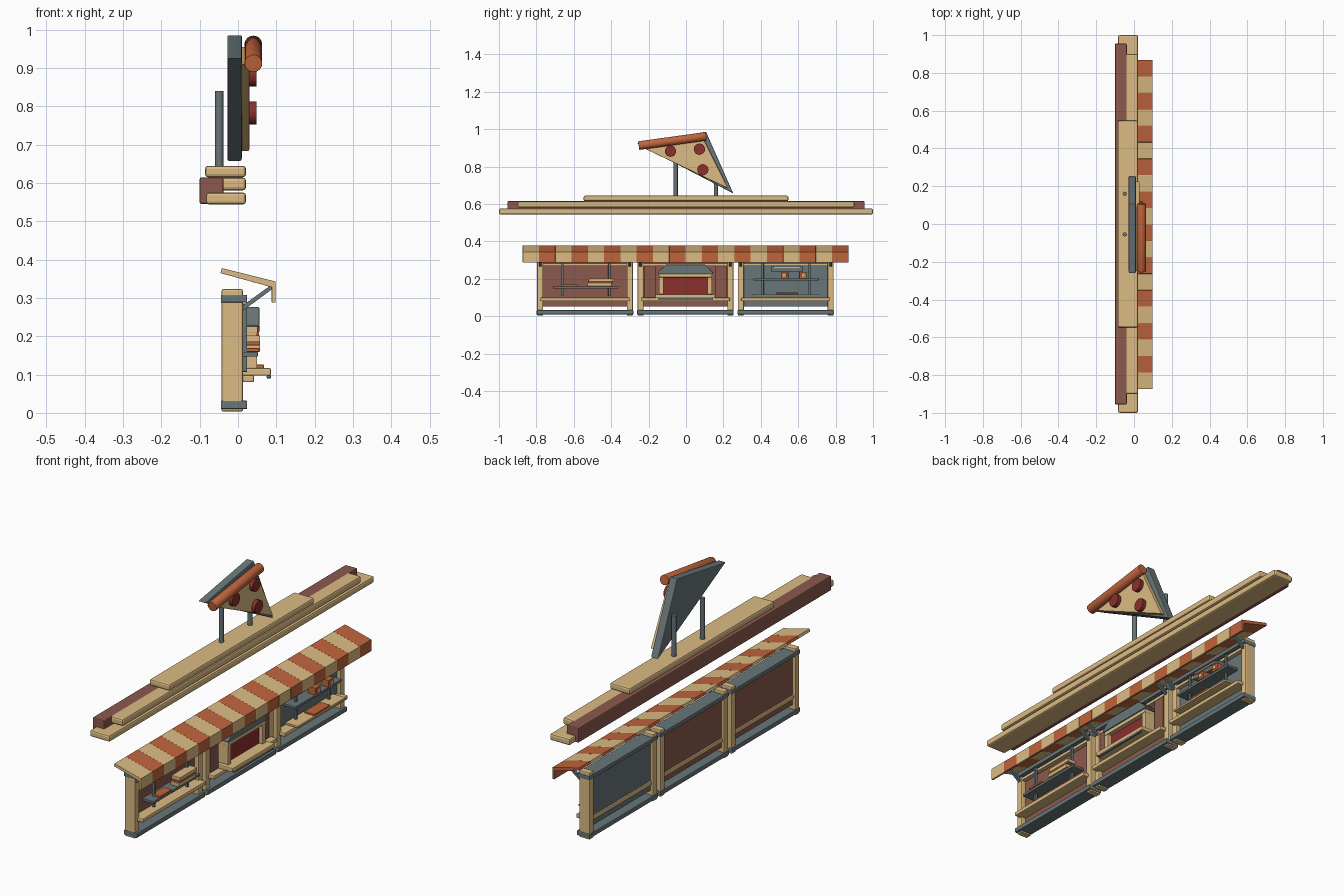
import bpy, bmesh, math
from mathutils import Vector


def mat(name, rgb):
    m = bpy.data.materials.new(name)
    m.diffuse_color = (*rgb, 1)
    return m


TAN = mat("tan_wood", (0.72, 0.50, 0.23))
ORANGE = mat("orange", (0.53, 0.13, 0.045))
BROWN = mat("brown", (0.26, 0.10, 0.075))
GREY = mat("slate", (0.14, 0.18, 0.19))
RED = mat("red", (0.26, 0.03, 0.025))


def finish(name, bm, m, bevel=0.0):
    bmesh.ops.recalc_face_normals(bm, faces=bm.faces)
    me = bpy.data.meshes.new(name)
    bm.to_mesh(me)
    bm.free()
    me.materials.append(m)
    ob = bpy.data.objects.new(name, me)
    bpy.context.collection.objects.link(ob)
    if bevel:
        b = ob.modifiers.new("bevel", 'BEVEL')
        b.width, b.segments, b.limit_method = bevel, 2, 'ANGLE'
    return ob


def prism(name, a, b, pts, m, axis='y', bevel=0.0):
    """Extrude a profile (xz along y, or yz along x) from a to b."""
    bm = bmesh.new()
    vs = [bm.verts.new((p, a, q) if axis == 'y' else (a, p, q)) for p, q in pts]
    f = bm.faces.new(vs)
    ext = bmesh.ops.extrude_face_region(bm, geom=[f])["geom"]
    d = (0, b - a, 0) if axis == 'y' else (b - a, 0, 0)
    bmesh.ops.translate(bm, vec=d, verts=[g for g in ext if isinstance(g, bmesh.types.BMVert)])
    return finish(name, bm, m, bevel)


def box(name, x, y, z, m, bevel=0.002):
    return prism(name, y[0], y[1], [(x[0], z[0]), (x[1], z[0]), (x[1], z[1]), (x[0], z[1])], m, 'y', bevel)


def rod(name, p, q, r, m, seg=16, bevel=0.0):
    p, q = Vector(p), Vector(q)
    bm = bmesh.new()
    bmesh.ops.create_cone(bm, cap_ends=True, segments=seg, radius1=r, radius2=r, depth=(q - p).length)
    rot = (q - p).to_track_quat('Z', 'Y').to_matrix().to_4x4()
    rot.translation = (p + q) / 2
    bm.transform(rot)
    for f in bm.faces:
        f.smooth = len(f.verts) == 4
    return finish(name, bm, m, bevel)


# Three framed bays
for i, (c, pm) in enumerate([(-0.54, BROWN), (-0.003, BROWN), (0.533, GREY)]):
    n = f"bay_{i + 1}_"
    for s in (-1, 1):
        y = c + s * 0.24
        box(n + "post", (-0.043, 0.013), (y - 0.016, y + 0.016), (0.003, 0.323), TAN, 0.005)
    for nm, z in (("base_rail", (0.01, 0.032)), ("head_rail", (0.288, 0.308))):
        box(n + nm, (-0.045, 0.024), (c - 0.258, c + 0.258), z, GREY, 0.003)
    box(n + "panel", (-0.028, -0.008), (c - 0.235, c + 0.235), (0.053, 0.295), pm, 0)
    box(n + "sill", (-0.035, 0.042), (c - 0.238, c + 0.238), (0.08, 0.099), TAN, 0.004)
    box(n + "top_trim", (-0.02, 0.012), (c - 0.225, c + 0.225), (0.268, 0.283), TAN)

# Wall shelves with hangers in the outer bays
for c, z, n in ((-0.535, 0.147, "left"), (0.535, 0.19, "right")):
    box(n + "_shelf", (-0.01, 0.052), (c - 0.175, c + 0.175), (z, z + 0.012), GREY)
    for s in (-1, 1):
        y = c + s * 0.125
        box(n + "_shelf_hanger", (0.012, 0.024), (y - 0.006, y + 0.006), (0.107, 0.285), GREY)

# Goods on the left shelf: stacked boxes and a flat dish
for z, m, o in ((0.160, TAN, 0), (0.177, ORANGE, 0.004), (0.185, TAN, 0.008)):
    h = 0.008 if m is ORANGE else 0.017
    box("stacked_box", (0.012, 0.058), (-0.528 + o, -0.398 + o), (z, z + h), m)
box("flat_dish", (0.012, 0.056), (-0.665, -0.58), (0.159, 0.169), ORANGE)

# Goods in the right bay: cups, cabinet and counter tray
for y in (0.527, 0.625):
    box("cup", (0.015, 0.055), (y - 0.02, y + 0.02), (0.202, 0.236), ORANGE)
    box("cup_label", (0.05, 0.058), (y - 0.009, y + 0.009), (0.212, 0.227), TAN, 0.001)
box("hanging_rack", (-0.01, 0.035), (0.455, 0.625), (0.238, 0.266), GREY)
box("rack_lip", (0.03, 0.042), (0.47, 0.61), (0.257, 0.266), TAN)
box("counter_tray", (0.0, 0.068), (0.355, 0.715), (0.107, 0.117), TAN)
box("tray_bread", (0.015, 0.068), (0.48, 0.6), (0.117, 0.126), ORANGE)

# Oven in the middle bay
for s in (-1, 1):
    y = -0.003 + s * 0.19
    box("oven_pilaster", (-0.01, 0.012), (y - 0.03, y + 0.03), (0.099, 0.268), BROWN)
    y = -0.003 + s * 0.13
    box("oven_frame_side", (-0.01, 0.05), (y - 0.012, y + 0.012), (0.117, 0.21), TAN)
box("oven_frame_top", (-0.01, 0.052), (-0.145, 0.139), (0.208, 0.226), TAN)
box("oven_mouth", (-0.01, 0.03), (-0.12, 0.114), (0.115, 0.21), RED, 0)
box("oven_counter", (-0.01, 0.086), (-0.163, 0.157), (0.097, 0.117), TAN, 0.004)
box("counter_lip", (0.075, 0.086), (-0.15, 0.144), (0.09, 0.098), GREY)
prism("oven_hood", -0.01, 0.056,
      [(-0.15, 0.226), (0.144, 0.226), (0.144, 0.236), (0.1, 0.276), (-0.106, 0.276), (-0.15, 0.236)],
      GREY, 'x', 0.003)

# Striped awning with valance, and struts
w = 1.741 / 20
for i in range(20):
    y = -0.873 + i * w
    prism("awning_stripe", y, y + w,
          [(-0.046, 0.365), (-0.042, 0.378), (0.098, 0.343), (0.098, 0.288), (0.088, 0.288), (0.088, 0.328)],
          ORANGE if i % 2 else TAN, 'y', 0.001)
for y in (-0.78, -0.3, -0.243, 0.237, 0.293, 0.773):
    prism("awning_strut", y - 0.007, y + 0.007,
          [(0.012, 0.266), (0.088, 0.322), (0.088, 0.335), (0.012, 0.28)], GREY)

# Stepped cornice beams
box("cornice_back_beam", (-0.1, -0.038), (-0.955, 0.955), (0.545, 0.615), BROWN, 0.005)
box("cornice_lower", (-0.084, 0.021), (-1, 1), (0.544, 0.575), TAN, 0.008)
box("cornice_middle", (-0.05, 0.021), (-0.9, 0.9), (0.581, 0.614), TAN, 0.008)
box("cornice_upper", (-0.086, 0.021), (-0.547, 0.547), (0.615, 0.645), TAN, 0.008)

# Slice sign on two poles
for y in (-0.055, 0.16):
    rod("sign_pole", (-0.049, y, 0.64), (-0.049, y, 0.84), 0.011, GREY)
prism("sign_backing", -0.028, 0.01, [(-0.262, 0.925), (0.253, 0.656), (0.107, 0.986)], GREY, 'x', 0.004)
prism("slice_face", 0.008, 0.03, [(-0.25, 0.91), (0.225, 0.683), (0.09, 0.955)], TAN, 'x', 0.003)
rod("slice_crust", (0.04, -0.253, 0.912), (0.04, 0.108, 0.962), 0.023, ORANGE, 24, 0.002)
for y, z in ((-0.083, 0.882), (0.072, 0.893), (0.09, 0.783)):
    rod("slice_topping", (0.025, y, z), (0.048, y, z), 0.03, RED, 20)
